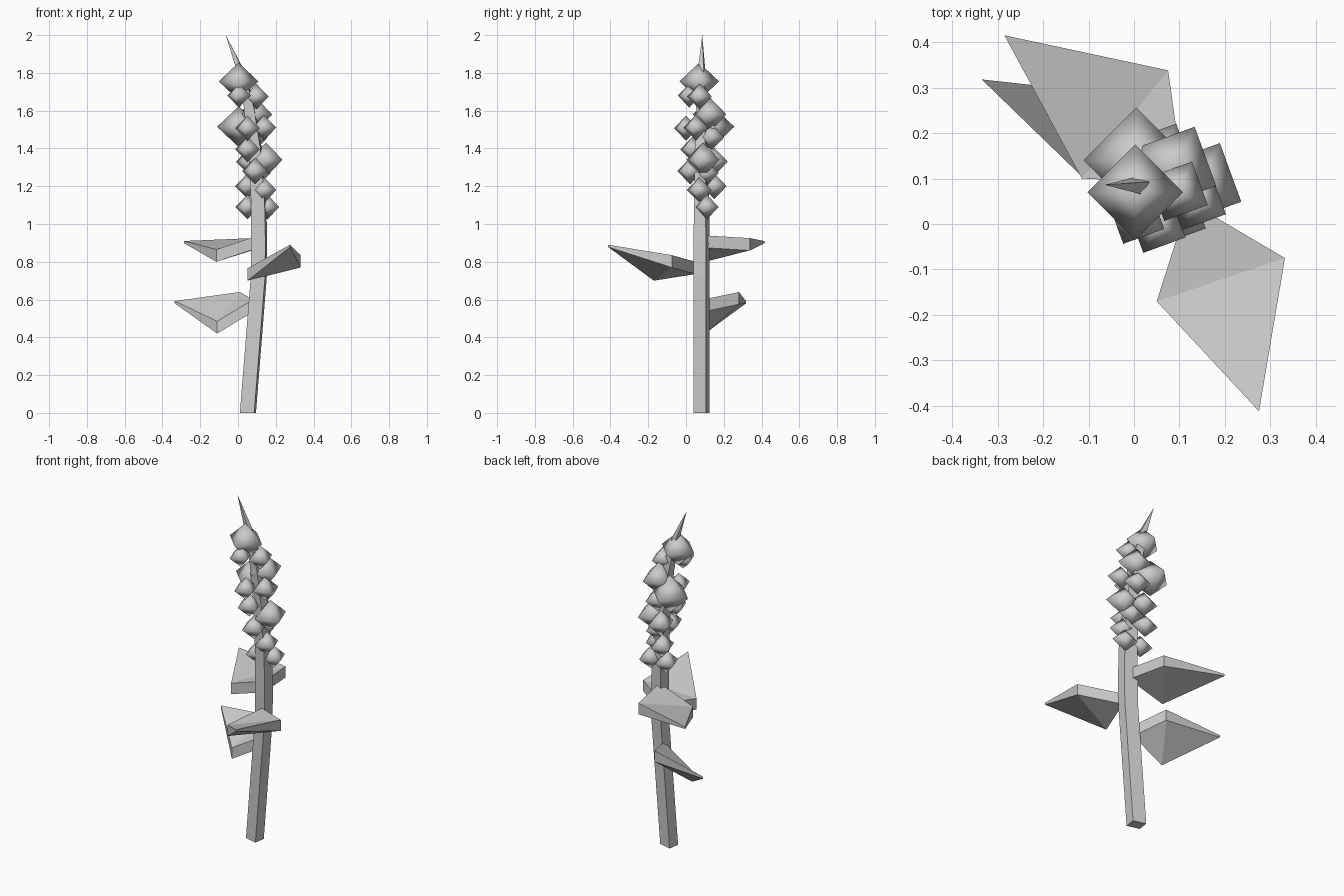
import bpy, bmesh, math
from mathutils import Vector, Matrix

if "Cube" in bpy.data.objects:
    bpy.data.objects.remove(bpy.data.objects["Cube"])


def add_object(name, bm, smooth=False):
    bmesh.ops.recalc_face_normals(bm, faces=bm.faces)
    mesh = bpy.data.meshes.new(name)
    bm.to_mesh(mesh)
    bm.free()
    for p in mesh.polygons:
        p.use_smooth = smooth
    obj = bpy.data.objects.new(name, mesh)
    bpy.context.collection.objects.link(obj)
    return obj


# Stem: slightly turned square section swept along a bend, ending in a point
def make_stem():
    path = [(0.0525, 0, 1), (0.11, 0.72, 1), (0.112, 0.9, 1), (0.11, 1.1, 0.95),
            (0.09, 1.4, 0.85), (0.06, 1.62, 0.7), (0.01, 1.82, 0.45)]
    section = [(0.033, -0.0425), (0.0425, 0.0225), (-0.033, 0.0425), (-0.0425, -0.0225)]
    bm = bmesh.new()
    rings = [[bm.verts.new((x + s * u, 0.0825 + s * v, z)) for u, v in section]
             for x, z, s in path]
    for a, b in zip(rings, rings[1:]):
        for i in range(4):
            j = (i + 1) % 4
            bm.faces.new((a[i], a[j], b[j], b[i]))
    bm.faces.new(rings[0])
    tip = bm.verts.new((-0.065, 0.086, 2.0))
    for i in range(4):
        bm.faces.new((rings[-1][i], rings[-1][(i + 1) % 4], tip))
    add_object("stem", bm)


# Leaf: four-cornered wedge, thick at the stem and thin at the tip
def make_leaf(name, base, left, tip, right, thick=0.065):
    bm = bmesh.new()
    corners = [base, left, tip, right]
    top = [bm.verts.new(c) for c in corners]
    low = [bm.verts.new(Vector(c) - Vector((0, 0, t)))
           for c, t in zip(corners, (thick, thick, 0.012, thick))]
    for ring in (top, low):
        bm.faces.new((ring[0], ring[1], ring[3]))
        bm.faces.new((ring[1], ring[2], ring[3]))
    for i in range(4):
        j = (i + 1) % 4
        bm.faces.new((top[i], top[j], low[j], low[i]))
    add_object(name, bm)


# Bud: smooth-shaded octahedron
def make_bud(name, x, y, z, r, turn):
    bm = bmesh.new()
    h = r * 0.94
    for p in ((r, 0, 0), (-r, 0, 0), (0, r, 0), (0, -r, 0), (0, 0, h), (0, 0, -h)):
        bm.verts.new(p)
    bmesh.ops.convex_hull(bm, input=bm.verts)
    bm.transform(Matrix.Translation((x, y, z)) @ Matrix.Rotation(math.radians(turn), 4, 'Z'))
    add_object(name, bm, smooth=True)


make_stem()
make_leaf("lower_leaf", (0.08, 0.09, 0.60), (-0.11, 0.10, 0.485),
          (-0.335, 0.318, 0.592), (0.01, 0.28, 0.64))
make_leaf("middle_leaf", (0.12, 0.05, 0.80), (0.05, -0.17, 0.765),
          (0.275, -0.412, 0.89), (0.332, -0.075, 0.835))
make_leaf("upper_leaf", (0.11, 0.09, 0.94), (-0.115, 0.10, 0.865),
          (-0.285, 0.415, 0.91), (0.075, 0.338, 0.925))

# Two large buds facing straight
make_bud("top_bud", 0.003, 0.07, 1.755, 0.105, 0)
make_bud("large_bud", 0.005, 0.14, 1.515, 0.116, 0)

# Turned buds around the upper stem
buds = [(0.005, 0.018, 1.68, 0.068), (0.097, 0.072, 1.675, 0.072),
        (0.092, 0.125, 1.58, 0.098), (0.05, 0.0, 1.507, 0.07),
        (0.137, 0.052, 1.51, 0.072), (0.09, 0.135, 1.46, 0.075),
        (0.05, 0.035, 1.395, 0.072), (0.148, 0.09, 1.34, 0.097),
        (0.06, 0.15, 1.33, 0.078), (0.09, 0.022, 1.28, 0.075),
        (0.11, 0.11, 1.27, 0.07), (0.05, 0.15, 1.2, 0.072),
        (0.138, 0.07, 1.18, 0.072), (0.05, 0.11, 1.09, 0.07),
        (0.155, 0.11, 1.09, 0.07)]
for i, (x, y, z, r) in enumerate(buds):
    make_bud(f"small_bud_{i + 1}", x, y, z, r, 65)
